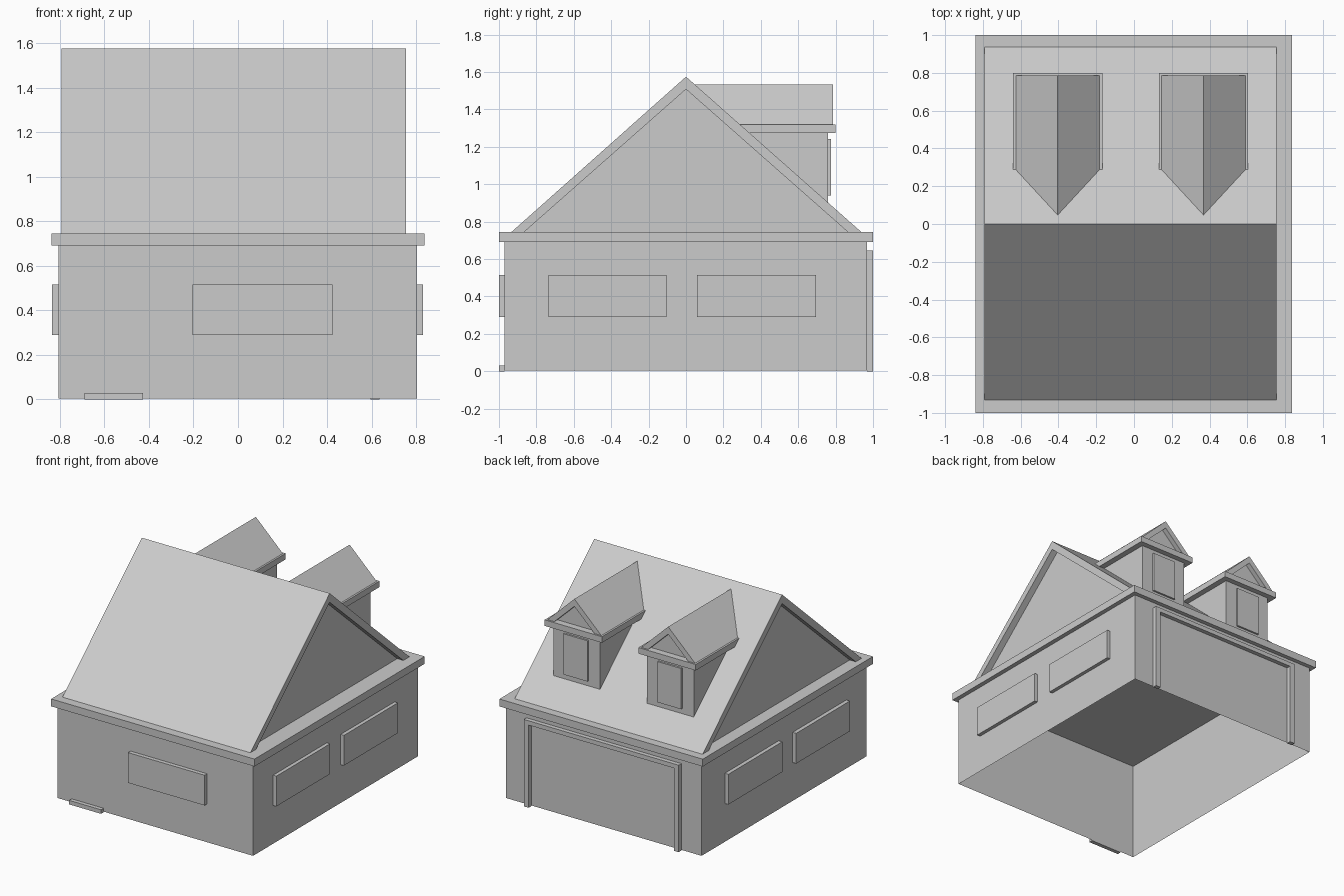
import bpy, bmesh

if "Cube" in bpy.data.objects:
    bpy.data.objects.remove(bpy.data.objects["Cube"])

APEX, EAVE = 1.575, 0.745
SLOPE = (APEX - EAVE) / 0.935


def roof_y(z):
    """y of the back roof slope at height z"""
    return (APEX - z) / SLOPE


def loft(name, start, end):
    """Closed solid between two matching outlines."""
    bm = bmesh.new()
    a = [bm.verts.new(p) for p in start]
    b = [bm.verts.new(p) for p in end]
    n = len(a)
    bm.faces.new(a)
    bm.faces.new(b[::-1])
    for i in range(n):
        j = (i + 1) % n
        bm.faces.new((a[j], a[i], b[i], b[j]))
    bmesh.ops.recalc_face_normals(bm, faces=bm.faces)
    me = bpy.data.meshes.new(name)
    bm.to_mesh(me)
    bm.free()
    ob = bpy.data.objects.new(name, me)
    bpy.context.collection.objects.link(ob)
    return ob


def side_prism(name, yz, x0, x1):
    return loft(name, [(x0, y, z) for y, z in yz], [(x1, y, z) for y, z in yz])


def box(name, x0, x1, y0, y1, z0, z1):
    return side_prism(name, [(y0, z0), (y1, z0), (y1, z1), (y0, z1)], x0, x1)


# Wall shell, open underneath
walls = box("walls", -0.806, 0.803, -0.97, 0.968, 0.005, EAVE)
bm = bmesh.new()
bm.from_mesh(walls.data)
bm.faces.ensure_lookup_table()
floor = min(bm.faces, key=lambda f: f.calc_center_median().z)
bmesh.ops.delete(bm, geom=[floor], context='FACES_ONLY')
bm.to_mesh(walls.data)
bm.free()

# Eave band around the walls
box("eave_front", -0.838, 0.836, -1.0, -0.97, 0.69, EAVE)
box("eave_back", -0.838, 0.836, 0.968, 1.0, 0.69, EAVE)
box("eave_left", -0.838, -0.806, -0.97, 0.968, 0.69, EAVE)
box("eave_right", 0.803, 0.836, -0.97, 0.968, 0.69, EAVE)

# Main roof slab and recessed gable walls
side_prism("main_roof", [(-0.933, EAVE), (0, APEX), (0.937, EAVE),
                         (0.865, EAVE), (0, 1.508), (-0.865, EAVE)], -0.792, 0.755)
side_prism("gable_walls", [(-0.865, EAVE), (0, 1.508), (0.865, EAVE)], -0.742, 0.705)

# Side, front windows and doorstep
for y0, y1 in ((-0.735, -0.103), (0.06, 0.695)):
    box("window_right", 0.803, 0.83, y0, y1, 0.29, 0.515)
    box("window_left", -0.835, -0.806, y0, y1, 0.29, 0.515)
box("window_front", -0.205, 0.425, -1.0, -0.97, 0.29, 0.515)
box("doorstep", -0.69, -0.427, -1.0, -0.97, 0.0, 0.03)

# Garage door frame on the back
box("door_jamb_left", -0.64, -0.60, 0.968, 1.0, 0.0, 0.647)
box("door_jamb_right", 0.595, 0.635, 0.968, 1.0, 0.0, 0.647)
box("door_lintel", -0.60, 0.595, 0.968, 1.0, 0.615, 0.647)

# Dormers, trimmed to the back roof slope
for cx in (-0.404, 0.368):
    side_prism("dormer_body", [(0.76, roof_y(0) and APEX - SLOPE * 0.76),
                               (0.76, 1.275), (roof_y(1.275), 1.275)],
               cx - 0.192, cx + 0.192)
    side_prism("dormer_eave", [(roof_y(1.275), 1.275), (0.80, 1.275),
                               (0.80, 1.32), (roof_y(1.32), 1.32)],
               cx - 0.236, cx + 0.236)
    box("dormer_window", cx - 0.098, cx + 0.098, 0.76, 0.774, 0.94, 1.243)
    outer = [(-0.222, 1.32), (0, 1.533), (0.222, 1.32)]
    inner = [(0.165, 1.32), (0, 1.478), (-0.165, 1.32)]
    for name, prof, y in (("dormer_roof", outer + inner, 0.787),
                          ("dormer_gable", inner, 0.75)):
        loft(name, [(cx + x, y, z) for x, z in prof],
             [(cx + x, roof_y(z), z) for x, z in prof])
